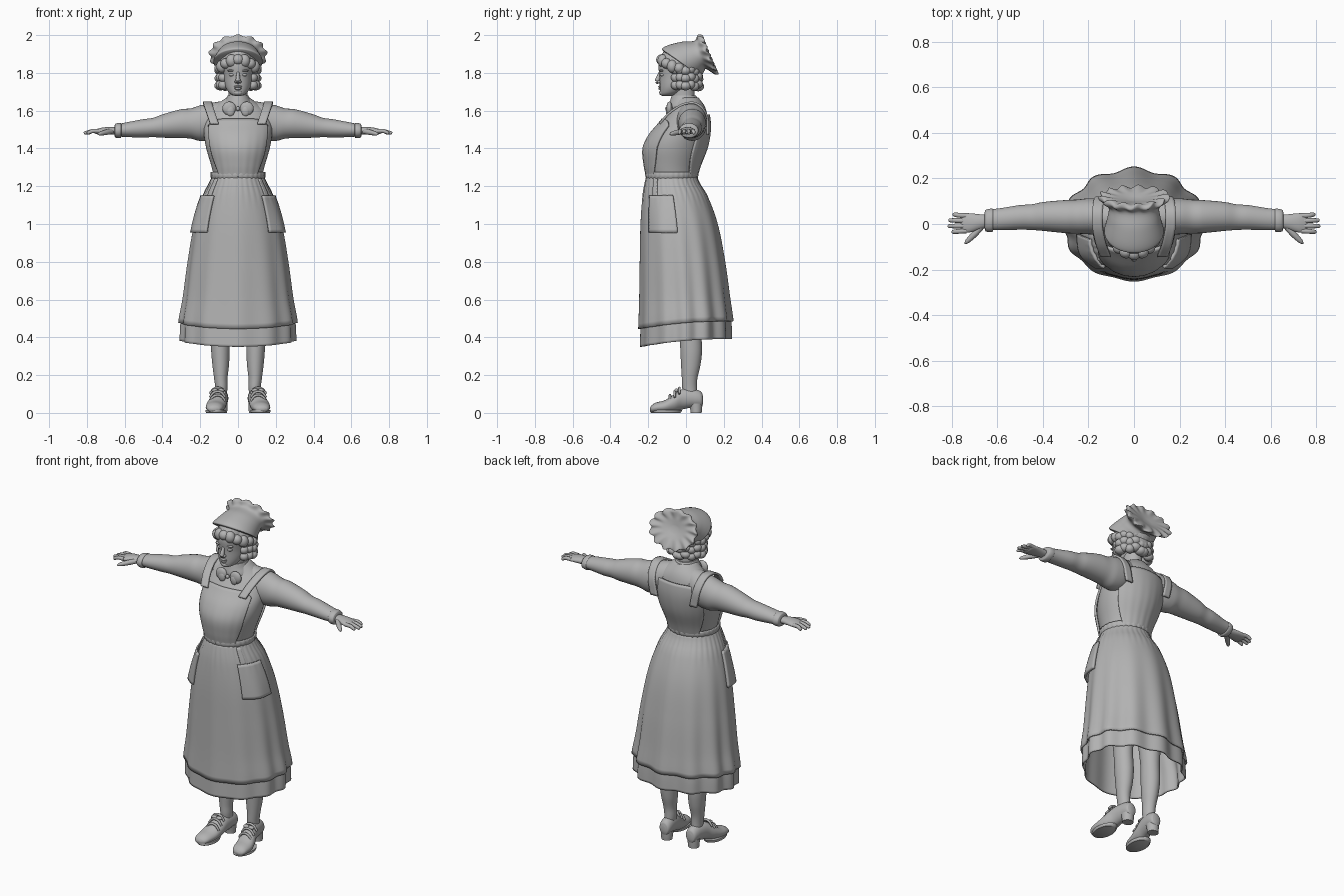
import bpy, bmesh, random
from math import sin, cos, pi, radians
from mathutils import Vector, Matrix

if "Cube" in bpy.data.objects:
    bpy.data.objects.remove(bpy.data.objects["Cube"])
random.seed(4)

grey = bpy.data.materials.new("plain grey")
grey.use_nodes = True
grey.diffuse_color = (0.45, 0.45, 0.45, 1)
grey.node_tree.nodes["Principled BSDF"].inputs["Base Color"].default_value = grey.diffuse_color


# ---- helpers ----
def finish(name, bm, mirror=False, thick=0):
    bmesh.ops.recalc_face_normals(bm, faces=bm.faces)
    mesh = bpy.data.meshes.new(name)
    bm.to_mesh(mesh)
    bm.free()
    mesh.materials.append(grey)
    ob = bpy.data.objects.new(name, mesh)
    bpy.context.collection.objects.link(ob)
    bpy.ops.object.select_all(action='DESELECT')
    ob.select_set(True)
    bpy.context.view_layer.objects.active = ob
    bpy.ops.object.shade_smooth_by_angle(angle=radians(50))
    if thick:
        mod = ob.modifiers.new("thickness", 'SOLIDIFY')
        mod.thickness, mod.offset = thick, 0
    if mirror:
        ob.modifiers.new("mirror", 'MIRROR').use_mirror_merge = False
    return ob


def grid(name, f, nu, nv, wrap=True, caps=False, **kw):
    """Surface from f(u, v), both running from 0 to 1."""
    bm = bmesh.new()
    cols = nu if wrap else nu + 1
    rings = [[bm.verts.new(f(i / nu, j / nv)) for i in range(cols)] for j in range(nv + 1)]
    for a, b in zip(rings, rings[1:]):
        for i in range(nu):
            k = (i + 1) % cols
            bm.faces.new((a[i], a[k], b[k], b[i]))
    if caps:
        bm.faces.new(rings[0])
        bm.faces.new(rings[-1])
    return finish(name, bm, **kw)


def sample(rows, t):
    """Smooth interpolation of the rows at key t (first column, ascending)."""
    n = len(rows)
    i = max(0, min(n - 2, sum(r[0] <= t for r in rows) - 1))
    a, b = rows[i], rows[i + 1]
    p, q = rows[max(i - 1, 0)], rows[min(i + 2, n - 1)]
    h = b[0] - a[0]
    s = (t - a[0]) / h
    out = []
    for k in range(1, len(a)):
        m0 = (b[k] - p[k]) / (b[0] - p[0]) * h
        m1 = (q[k] - a[k]) / (q[0] - a[0]) * h
        d = b[k] - a[k]
        out.append(a[k] + s * (m0 + s * (3 * d - 2 * m0 - m1 + s * (m0 + m1 - 2 * d))))
    return out


def along(rows, v):
    """Key value at fraction v of the row list."""
    x = v * (len(rows) - 1)
    i = min(int(x), len(rows) - 2)
    return rows[i][0] + (x - i) * (rows[i + 1][0] - rows[i][0])


def at(rows, axis, t, a, off=0, fold=0):
    """Point on an elliptical section given by its extents on two axes."""
    p0, p1, q0, q1 = sample(rows, t)
    k = 1 + fold
    pt = [(p0 + p1) / 2 + ((p1 - p0) / 2 * k + off) * cos(a),
          (q0 + q1) / 2 + ((q1 - q0) / 2 * k + off) * sin(a)]
    pt.insert("xyz".index(axis), t)
    return pt


def tube(name, axis, rows, n=32, **kw):
    return grid(name, lambda u, v: at(rows, axis, along(rows, v), 2 * pi * u),
                n, 5 * (len(rows) - 1), caps=True, **kw)


def sweep(name, path, mirror=True, n=12):
    """Round rod through (x, y, z, radius) points."""
    rows = [(i, *p) for i, p in enumerate(path)]

    def f(u, v):
        t = v * (len(rows) - 1)
        x, y, z, r = sample(rows, t)
        lo, hi = sample(rows, max(t - .1, 0)), sample(rows, min(t + .1, len(rows) - 1))
        turn = (Vector(hi[:3]) - Vector(lo[:3])).to_track_quat('Z', 'Y')
        return Vector((x, y, z)) + turn @ Vector((r * cos(2 * pi * u), r * sin(2 * pi * u), 0))
    return grid(name, f, n, 5 * (len(rows) - 1), caps=True, mirror=mirror)


def balls(name, items, mirror=False):
    bm = bmesh.new()
    for centre, radii in items:
        bmesh.ops.create_uvsphere(bm, u_segments=20, v_segments=12, radius=1,
                                  matrix=Matrix.Translation(centre) @ Matrix.Diagonal((*radii, 1)))
    return finish(name, bm, mirror)


def ribbon(name, path, width, mirror=True):
    """Flat strap lying across x."""
    rows = [(i, *p) for i, p in enumerate(path)]

    def f(u, v):
        x, y, z = sample(rows, v * (len(rows) - 1))
        return x + (u - .5) * width, y, z
    return grid(name, f, 4, 6 * len(rows), wrap=False, mirror=mirror, thick=.012)


def sym(*rows):
    """(z, half width, front, back) -> section extents."""
    return [(z, -w, w, a, b) for z, w, a, b in rows]


# ---- torso and waist ----
torso = sym((1.22, .125, -.195, .04), (1.26, .13, -.2, .05), (1.31, .142, -.21, .065),
            (1.4, .168, -.216, .1), (1.47, .18, -.185, .115), (1.53, .18, -.135, .118),
            (1.59, .16, -.09, .11), (1.63, .115, -.065, .095), (1.67, .06, -.055, .065))
tube("bodice", "z", torso, 48)


def pleats(a, z):
    return .012 * cos(30 * a) if z < 1.4 else 0


grid("waistband", lambda u, v: at(torso, "z", 1.235 + .04 * v, 2 * pi * u,
     .006 + .006 * sin(pi * v), .01 * cos(60 * pi * u)), 120, 6, thick=.008)


def panel(name, middle, spread, z0, z1):
    def f(u, v):
        s = 2 * u - 1
        top = z1 - .035 * abs(s) ** 5
        z = z0 + v * (top - z0)
        a = middle + s * spread * (.8 + .2 * sin(pi * min(v, .5)))
        return at(torso, "z", z, a, .008, .006 * cos(24 * a) * (1 - v))
    grid(name, f, 40, 20, wrap=False, thick=.012)


panel("apron_bib", -pi / 2, .95, 1.25, 1.555)
panel("apron_back", pi / 2, .95, 1.25, 1.58)
ribbon("shoulder_strap", [(.125, -.14, 1.53), (.145, -.085, 1.59), (.16, -.01, 1.635),
                          (.16, .06, 1.635), (.15, .11, 1.57), (.13, .115, 1.47)], .045)

# ---- skirts ----
skirt = sym((.34, .305, -.245, .24), (.48, .3, -.24, .235), (.6, .28, -.237, .22),
            (.8, .255, -.235, .195), (1, .222, -.232, .158), (1.15, .178, -.222, .105),
            (1.22, .143, -.21, .062), (1.26, .125, -.2, .05))


def skirt_point(a, z, off=0):
    depth = max(0, min(1, (1.2 - z) / .75))
    wave = .042 * depth * (.7 + .3 * sin(a)) * cos(12 * a + .8 * sin(2 * a))
    gather = .012 * max(0, 1 - abs(z - 1.2) / .12) * cos(34 * a)
    return at(skirt, "z", z, a, off, wave + gather)


def skirt_part(name, top, hem, off):
    def f(u, v):
        a = 2 * pi * u
        low = hem + .02 * sin(a) + .012 * cos(a) ** 2
        return skirt_point(a, top + v * (low - top), off)
    grid(name, f, 144, 30, thick=.008)


skirt_part("apron_skirt", 1.26, .465, .004)
skirt_part("dress_hem", .75, .37, -.008)
grid("pocket", lambda u, v: skirt_point(radians(-48 + 45 * u), .955 + .195 * v,
     .014 + .012 * sin(pi * u) * (1 - v)), 14, 12, wrap=False, mirror=True, thick=.014)
grid("pocket_tie", lambda u, v: skirt_point(radians(-42 + 10 * u), 1.14 + .1 * v, .01),
     3, 6, wrap=False, mirror=True, thick=.008)

# ---- sleeves and hands ----
tube("sleeve", "x", [(.04, -.04, .08, 1.5, 1.655), (.12, -.05, .108, 1.45, 1.645),
                     (.2, -.045, .112, 1.44, 1.628), (.25, -.042, .107, 1.452, 1.612),
                     (.3, -.04, .105, 1.455, 1.608), (.4, -.03, .096, 1.457, 1.58),
                     (.45, -.026, .086, 1.46, 1.562), (.5, -.025, .083, 1.458, 1.555),
                     (.58, -.027, .07, 1.46, 1.54), (.63, -.027, .064, 1.463, 1.53)], mirror=True)
tube("cuff", "x", [(.615, -.02, .06, 1.47, 1.525), (.62, -.034, .067, 1.456, 1.534),
                   (.65, -.032, .062, 1.458, 1.53), (.655, -.02, .05, 1.47, 1.518)], mirror=True)
tube("palm", "x", [(.64, -.014, .04, 1.475, 1.512), (.68, -.025, .043, 1.474, 1.514),
                   (.72, -.037, .047, 1.475, 1.51), (.75, -.037, .046, 1.476, 1.502),
                   (.76, -.03, .04, 1.48, 1.497)], mirror=True)
for k, reach in enumerate((.795, .812, .815, .8)):
    y = .036 - .022 * k
    tip = y * 1.15
    sweep(f"finger_{k + 1}", [(.735, y, 1.492, .011), (.77, (y + tip) / 2, 1.492, .0105),
                              (reach - .006, tip, 1.482, .0085), (reach, tip, 1.48, .003)])
sweep("thumb", [(.67, -.012, 1.49, .014), (.7, -.045, 1.485, .014),
                (.73, -.075, 1.478, .01), (.742, -.086, 1.475, .003)])

# ---- neck and collar ----
tube("neck", "z", sym((1.62, .058, -.07, .05), (1.67, .05, -.072, .045), (1.73, .05, -.08, .045)))
tube("collar", "z", sym((1.6, .092, -.088, .098), (1.625, .086, -.09, .09),
                        (1.655, .066, -.083, .068), (1.68, .055, -.076, .052)))
balls("collar_flap", [((.047, -.088, 1.612), (.036, .016, .036)),
                      ((.04, -.095, 1.598), (.022, .012, .028))], True)
balls("collar_button", [((0, -.1, 1.61), (.011, .01, .012))])

# ---- head and face ----
tube("head", "z", sym((1.678, .016, -.125, -.08), (1.684, .034, -.135, -.05), (1.7, .052, -.138, -.02),
                      (1.73, .068, -.139, .02), (1.78, .077, -.14, .06), (1.85, .083, -.146, .08),
                      (1.91, .07, -.12, .07), (1.95, .03, -.06, .03)))
sweep("nose", [(0, -.134, 1.806, .008), (0, -.143, 1.785, .0095),
               (0, -.152, 1.757, .013), (0, -.144, 1.746, .008)], mirror=False)
balls("nostril", [((.011, -.143, 1.753), (.008, .01, .008))], True)
balls("lips", [((0, -.137, 1.727), (.022, .01, .006)), ((0, -.136, 1.717), (.018, .01, .007))])
balls("chin", [((0, -.125, 1.695), (.024, .017, .015))])
balls("eye", [((.032, -.122, 1.79), (.016, .016, .009))], True)
balls("brow", [((.033, -.129, 1.812), (.024, .012, .006))], True)

# ---- hair ----
balls("hair", [((0, -.015, 1.84), (.105, .12, .09)), ((0, .03, 1.78), (.085, .06, .06))])
waves = []
for k in range(9):
    a = radians(-84 + 21 * k)
    waves.append(((.095 * sin(a), -.025 - .105 * cos(a), 1.87 - .045 * sin(a) ** 2),
                  (.03, .028, .028 + .006 * (k % 2))))
balls("front_waves", waves)
curls = []
for k in range(7):
    a = radians(-35 + 20 * k)
    for z in (1.735, 1.775, 1.815):
        r = random.uniform(.026, .032)
        curls.append(((.094 * cos(a), -.01 + .075 * sin(a), z + .01 * sin(3 * k)), (r, r, .025)))
balls("side_curls", curls, True)

# ---- cap: rings given by top point, bottom point and half width ----
cap_rows = [(i, *r) for i, r in enumerate([
    (-.12, 1.915, .055, 1.8, .118), (-.125, 1.93, .06, 1.79, .13), (-.09, 1.948, .07, 1.79, .125),
    (-.02, 1.965, .085, 1.8, .115), (.045, 1.97, .105, 1.82, .112), (.065, 1.997, .152, 1.795, .147),
    (.085, 1.993, .165, 1.8, .143), (.09, 1.96, .145, 1.84, .09), (.1, 1.91, .115, 1.88, .02)])]


def cap_point(u, v):
    t = v * 8
    ty, tz, by, bz, w = sample(cap_rows, t)
    a = 2 * pi * u
    frill = max(0, 1 - abs(t - 5.6) / 1.6)
    k = 1 + .055 * frill * cos(13 * a)
    c = cos(a) * k
    return (w * k * sin(a), (ty + by) / 2 + (ty - by) / 2 * c + .009 * frill * sin(13 * a),
            (tz + bz) / 2 + (tz - bz) / 2 * c)


grid("cap", cap_point, 104, 40, caps=True)

# ---- legs and shoes ----
tube("leg", "z", [(.07, .062, .118, -.01, .06), (.13, .056, .12, -.02, .058),
                  (.18, .056, .126, -.022, .06), (.25, .048, .135, -.026, .076),
                  (.33, .044, .142, -.03, .085), (.45, .045, .145, -.035, .08),
                  (.65, .03, .16, -.06, .09)], mirror=True)
tube("shoe", "y", [(-.19, .115, .14, .012, .028), (-.182, .095, .157, .004, .04),
                   (-.16, .08, .168, .001, .054), (-.11, .068, .17, 0, .068),
                   (-.06, .06, .157, .004, .1), (-.02, .056, .14, .018, .125),
                   (.03, .052, .13, .028, .128), (.065, .052, .124, .03, .12),
                   (.085, .06, .115, .035, .105), (.09, .075, .1, .05, .085)], mirror=True)
tube("shoe_sole", "z", [(0, .07, .168, -.185, -.03), (.006, .066, .172, -.19, -.025),
                        (.016, .067, .171, -.189, -.02)], mirror=True)
tube("shoe_heel", "z", [(0, .058, .12, .025, .083), (.02, .056, .121, .022, .085),
                        (.05, .054, .123, .015, .087)], mirror=True)
for k in range(3):
    y, z = -.085 + .025 * k, .088 + .019 * k
    sweep(f"shoe_lace_{k + 1}", [(.067, y, z - .025, .006), (.085, y, z - .001, .007),
                                 (.107, y, z + .006, .007), (.13, y, z - .001, .007),
                                 (.15, y, z - .025, .006)], n=8)
balls("shoe_bow", [((.09, -.05, .119), (.018, .012, .01)), ((.122, -.05, .119), (.018, .012, .01))], True)
